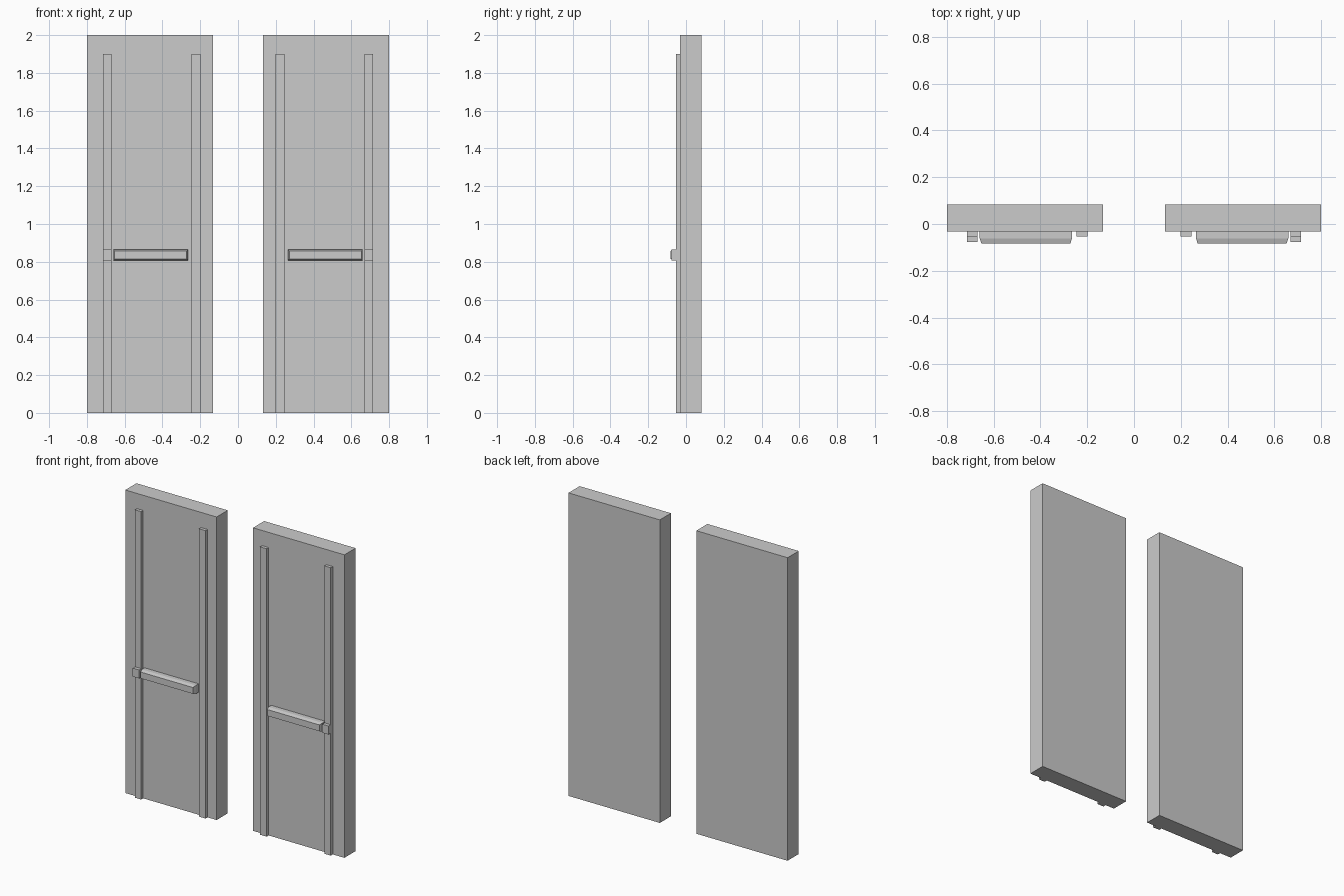
import bpy, bmesh

if "Cube" in bpy.data.objects:
    bpy.data.objects.remove(bpy.data.objects["Cube"])

PANEL_FRONT = -0.033


def make_box(name, x, y, z, front_inset=0.0, chamfer_y=0.0):
    """Box from (min, max) ranges; optionally taper the front face inwards."""
    bm = bmesh.new()
    bmesh.ops.create_cube(bm, size=1)
    for v in bm.verts:
        v.co = [r[0] if c < 0 else r[1] for c, r in zip(v.co, (x, y, z))]
    if front_inset:
        face = next(f for f in bm.faces if all(abs(v.co.y - y[0]) < 1e-6 for v in f.verts))
        bmesh.ops.translate(bm, verts=face.verts[:], vec=(0, chamfer_y, 0))
        bmesh.ops.inset_region(bm, faces=[face], thickness=front_inset)
        bmesh.ops.translate(bm, verts=face.verts[:], vec=(0, -chamfer_y, 0))
    bmesh.ops.recalc_face_normals(bm, faces=bm.faces[:])
    mesh = bpy.data.meshes.new(name)
    bm.to_mesh(mesh)
    bm.free()
    obj = bpy.data.objects.new(name, mesh)
    bpy.context.collection.objects.link(obj)


for side, s in (("left", -1), ("right", 1)):
    def span(a, b):
        return tuple(sorted((s * a, s * b)))

    # Door slab
    make_box(f"{side}_door_panel", span(0.133, 0.8), (PANEL_FRONT, 0.083), (0, 2))
    # Vertical strips on the front
    make_box(f"{side}_inner_strip", span(0.199, 0.247), (-0.054, PANEL_FRONT), (0, 1.9))
    make_box(f"{side}_outer_strip", span(0.669, 0.715), (-0.054, PANEL_FRONT), (0, 1.9))
    # Latch block on the outer strip
    make_box(f"{side}_latch_block", span(0.669, 0.715), (-0.077, -0.054), (0.808, 0.864))
    # Chamfered push bar between the strips
    make_box(f"{side}_push_bar", span(0.265, 0.66), (-0.083, PANEL_FRONT),
             (0.808, 0.864), front_inset=0.01, chamfer_y=0.022)
